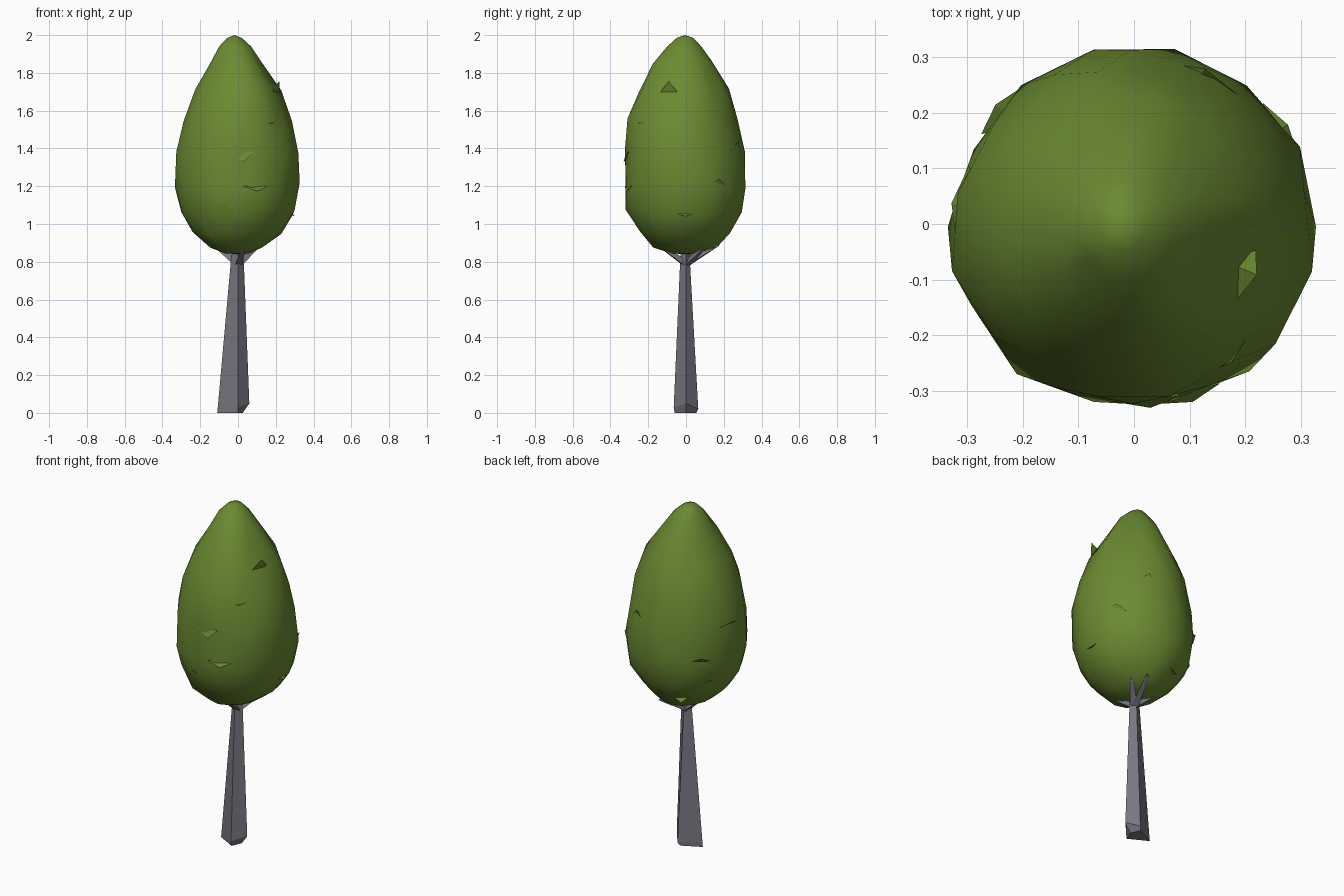
import bpy, bmesh, math, random
from mathutils import Vector

if "Cube" in bpy.data.objects:
    bpy.data.objects.remove(bpy.data.objects["Cube"])
random.seed(4)


def material(name, col):
    m = bpy.data.materials.new(name)
    m.diffuse_color = (*col, 1)
    m.use_nodes = True
    m.node_tree.nodes["Principled BSDF"].inputs["Base Color"].default_value = m.diffuse_color
    return m


leaf = material("leaf green", (0.145, 0.255, 0.032))
bark = material("grey bark", (0.19, 0.18, 0.215))


def make(name, bm, mat, angle=None):
    bmesh.ops.recalc_face_normals(bm, faces=bm.faces)
    me = bpy.data.meshes.new(name)
    bm.to_mesh(me)
    bm.free()
    me.materials.append(mat)
    ob = bpy.data.objects.new(name, me)
    bpy.context.collection.objects.link(ob)
    if angle:
        bpy.context.view_layer.objects.active = ob
        ob.select_set(True)
        bpy.ops.object.shade_smooth_by_angle(angle=math.radians(angle))
        ob.select_set(False)
    return ob


def skin(bm, rings):
    loops = [[bm.verts.new(p) for p in r] for r in rings]
    for a, b in zip(loops, loops[1:]):
        n = len(a)
        for i in range(n):
            j = (i + 1) % n
            bm.faces.new((a[i], a[j], b[j], b[i]))
    bm.faces.new(loops[0][::-1])
    bm.faces.new(loops[-1])


# Crown: z, x min, x max, y min, y max
levels = [(0.845, -.07, .06, -.08, .07), (0.875, -.15, .13, -.17, .16),
          (0.96, -.24, .23, -.255, .24), (1.06, -.305, .30, -.315, .30),
          (1.20, -.33, .33, -.335, .325), (1.38, -.33, .32, -.33, .305),
          (1.54, -.285, .28, -.31, .275), (1.70, -.23, .23, -.25, .225),
          (1.85, -.15, .13, -.175, .145), (1.94, -.10, .07, -.10, .08),
          (1.985, -.06, .02, -.05, .04)]
SIDES = 14


def crown_point(level, ang):
    z, x0, x1, y0, y1 = level
    c, s = math.cos(ang), math.sin(ang)
    return Vector(((x0 + x1) / 2 + c * (x1 - x0) / 2,
                   (y0 + y1) / 2 + s * (y1 - y0) / 2, z))


bm = bmesh.new()
rings = []
for k, lv in enumerate(levels):
    ring = []
    for i in range(SIDES):
        p = crown_point(lv, math.tau * (i + 0.5 * (k % 2)) / SIDES)
        f = random.uniform(0.965, 1.025)
        dz = random.uniform(-.02, .02) if 1 < k < 9 else 0
        ring.append((p.x * f, p.y * f, p.z + dz))
    rings.append(ring)
skin(bm, rings)
# pull the cap up to the tip
cap = [f for f in bm.faces if len(f.verts) == SIDES]
for f in bmesh.ops.poke(bm, faces=cap)["verts"]:
    f.co.z = 2.0 if f.co.z > 1.5 else 0.84
bmesh.ops.triangulate(bm, faces=[f for f in bm.faces if len(f.verts) > 3])
make("crown", bm, leaf, 35)

# Leaf tufts: thin wedges lifting off the crown
bm = bmesh.new()
for n in range(16):
    lv = levels[2 + n % 6]
    a = n * 2.4
    p, q = crown_point(lv, a), crown_point(lv, a + 0.4)
    out = Vector((math.cos(a), math.sin(a), 0))
    tip = p * 0.4 + q * 0.6 + Vector((0, 0, random.uniform(-.07, .07)))
    vs = [bm.verts.new(v) for v in (p - out * .01, q - out * .01, tip + out * .008,
                                    p * .5 + q * .5 - out * .05)]
    for t in ((0, 1, 2), (0, 2, 3), (1, 3, 2), (0, 3, 1)):
        bm.faces.new([vs[i] for i in t])
make("leaf_tufts", bm, leaf)

# Trunk: four-sided taper with a chipped base on the right
bm = bmesh.new()
skin(bm, [[(-.11, 0, 0), (0, -.06, 0), (.025, 0, 0), (.0, .055, 0)],
          [(-.107, 0, .03), (0, -.065, .03), (.06, 0, .05), (.01, .065, .02)],
          [(-.04, 0, .78), (0, -.032, .78), (.032, 0, .77), (0, .022, .78)],
          [(-.025, 0, .95), (0, -.02, .95), (.02, 0, .95), (0, .02, .95)]])
make("trunk", bm, bark)

# Branches: three-sided, spreading into the crown
for n, end in enumerate([(-.11, .05, .875), (.10, .10, .88), (.05, .17, .89),
                         (.03, -.14, .885)]):
    a, b = Vector((0, 0, .785)), Vector(end)
    d = (b - a).normalized()
    u = d.cross(Vector((0, 0, 1))).normalized()
    w = u.cross(d)
    bm = bmesh.new()
    skin(bm, [[c + (u * math.cos(t) + w * math.sin(t)) * r
               for t in (math.pi / 2, math.pi * 7 / 6, math.pi * 11 / 6)]
              for c, r in ((a, .022), (b, .012))])
    make(f"branch_{n + 1}", bm, bark)
